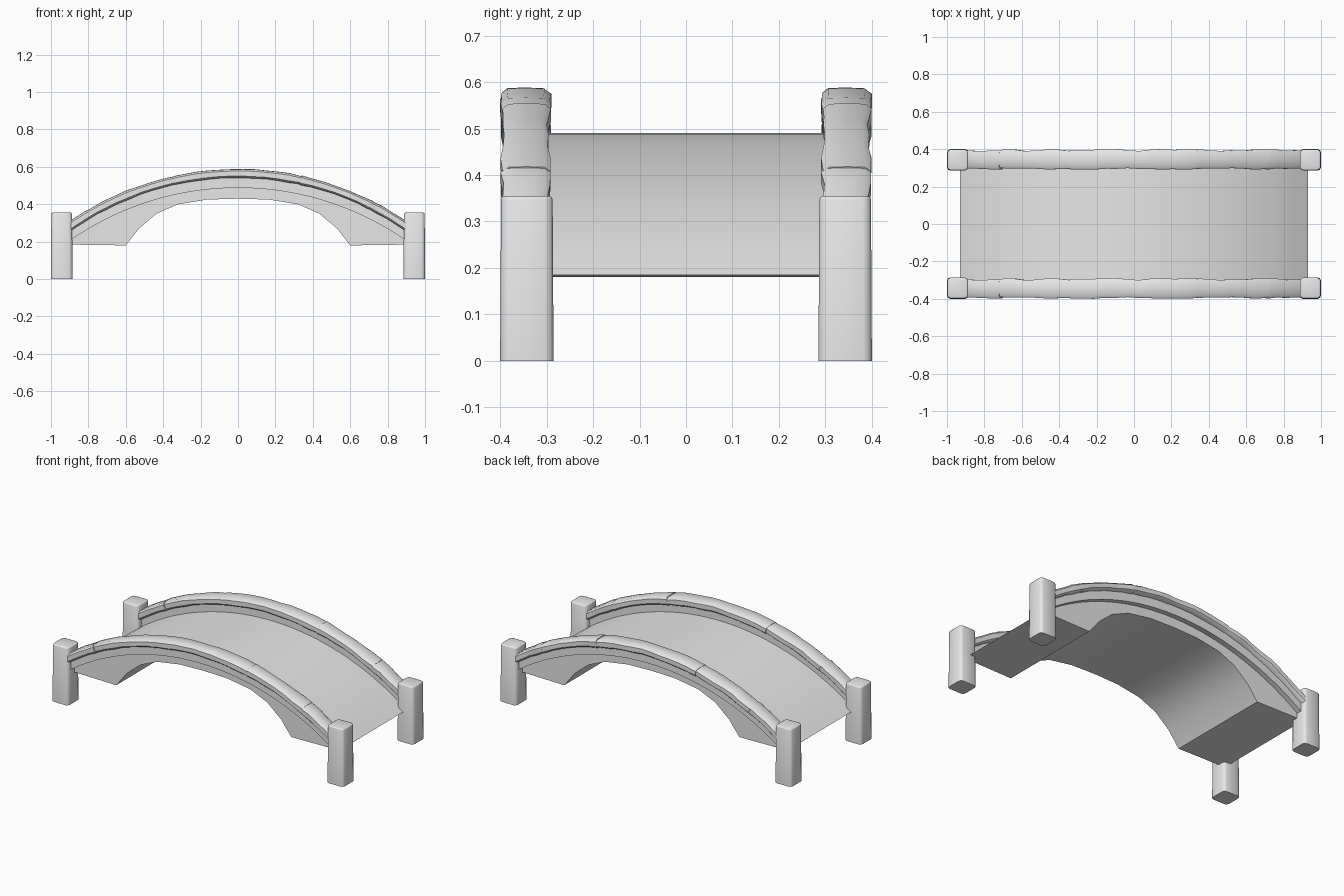
import bpy, bmesh, math, random
from mathutils import Vector

random.seed(4)
cube = bpy.data.objects.get("Cube")
if cube:
    bpy.data.objects.remove(cube, do_unlink=True)

GREY = (0.8, 0.8, 0.8, 1)
stone = bpy.data.materials.new("grey_stone")
stone.use_nodes = True
stone.diffuse_color = GREY
stone.node_tree.nodes["Principled BSDF"].inputs["Base Color"].default_value = GREY

R = 1.57   # radius shared by deck, parapet and rail


def arc_z(top, x):
    return top - R + math.sqrt(R * R - x * x)


def arc(top, half, n=28):
    xs = [-half + 2 * half * i / n for i in range(n + 1)]
    return [(x, arc_z(top, x)) for x in xs]


def finish(name, bm, angle=35):
    bmesh.ops.recalc_face_normals(bm, faces=bm.faces)
    mesh = bpy.data.meshes.new(name)
    bm.to_mesh(mesh)
    bm.free()
    mesh.materials.append(stone)
    ob = bpy.data.objects.new(name, mesh)
    bpy.context.collection.objects.link(ob)
    bpy.ops.object.select_all(action='DESELECT')
    ob.select_set(True)
    bpy.context.view_layer.objects.active = ob
    bpy.ops.object.shade_smooth_by_angle(angle=math.radians(angle))
    return ob


def bridge_rings(bm, rings):
    """Skin a list of closed rings and cap both ends."""
    rings = [[bm.verts.new(p) for p in ring] for ring in rings]
    n = len(rings[0])
    for a, b in zip(rings, rings[1:]):
        for i in range(n):
            j = (i + 1) % n
            bm.faces.new((a[i], a[j], b[j], b[i]))
    bm.faces.new(rings[0])
    bm.faces.new(rings[-1])


def prism(name, profile, y0, y1):
    bm = bmesh.new()
    bridge_rings(bm, [[(x, y, z) for x, z in profile] for y in (y0, y1)])
    return finish(name, bm)


# Arched body: deck curve on top, flat feet and a faceted vault below
half_vault = [(0.6, 0.18), (0.53, 0.27), (0.435, 0.35), (0.32, 0.4), (0.165, 0.425)]
vault = half_vault + [(0, 0.43)] + [(-x, z) for x, z in reversed(half_vault)]
prism("bridge_body", arc(0.49, 0.93) + vault, -0.335, 0.335)

# Low parapet walls, standing slightly proud of the body
parapet = arc(0.553, 0.92) + arc(0.488, 0.92)[::-1]
for side, y in (("right", -0.345), ("left", 0.345)):
    prism("parapet_" + side, parapet, y - 0.022, y + 0.022)

# Handrail stones: worn blocks swept along the arc, meeting at seams
section = [(-1, -0.6), (-0.8, -1), (0.8, -1), (1, -0.6),
           (1, 0.55), (0.75, 0.95), (0, 1), (-0.75, 0.95), (-1, 0.55)]
seams = [-0.91, -0.71, -0.34, 0.335, 0.71, 0.91]


def rail_stone(name, x0, x1, y):
    bm = bmesh.new()
    rings = []
    n = max(4, round((x1 - x0) / 0.06))
    for i in range(n + 1):
        a = math.asin((x0 + (x1 - x0) * i / n) / R)
        wide = 0.049 + random.uniform(-0.002, 0.006)
        tall = 0.023 + random.uniform(-0.002, 0.003)
        shift = random.uniform(-0.003, 0.003)
        ring = []
        for u, v in section:
            r = R + v * tall
            ring.append((r * math.sin(a), y + shift + u * wide,
                         0.565 - R + r * math.cos(a)))
        rings.append(ring)
    bridge_rings(bm, rings)
    finish(name, bm, 45)


for side, y in (("right", -0.345), ("left", 0.345)):
    random.seed(7)
    for k, (x0, x1) in enumerate(zip(seams, seams[1:])):
        rail_stone(f"handrail_{side}_{k + 1}", x0, x1, y)


# Corner posts: rounded, slightly tapered stone pillars
def post(name, x, y):
    bm = bmesh.new()
    bmesh.ops.create_cube(bm, size=1)
    for v in bm.verts:
        top = v.co.z > 0
        w = 0.111 if top else 0.115
        v.co = Vector((x + v.co.x * w, y + v.co.y * w, 0.355 if top else 0))
    upright = [e for e in bm.edges if abs(e.verts[0].co.z - e.verts[1].co.z) > 0.1]
    bmesh.ops.bevel(bm, geom=upright, offset=0.018, segments=2,
                    profile=0.5, affect='EDGES')
    rim = [e for e in bm.edges if min(v.co.z for v in e.verts) > 0.3]
    bmesh.ops.bevel(bm, geom=rim, offset=0.008, segments=2,
                    profile=0.5, affect='EDGES')
    finish(name, bm, 50)


for end, x in (("west", -0.9425), ("east", 0.9425)):
    for side, y in (("right", -0.3425), ("left", 0.3425)):
        post(f"post_{end}_{side}", x, y)
